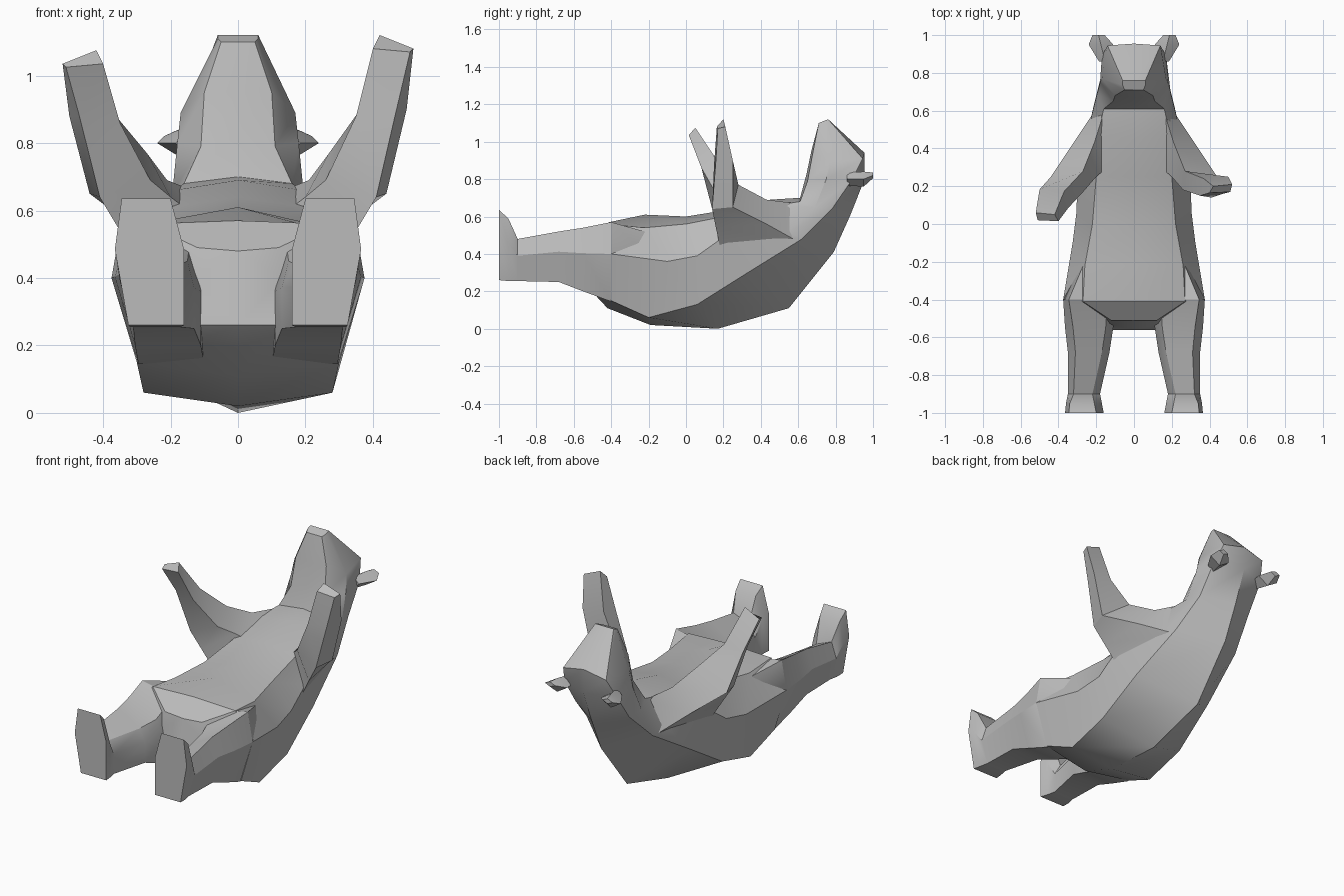
import bpy, bmesh, math

cube = bpy.data.objects.get("Cube")
if cube:
    bpy.data.objects.remove(cube, do_unlink=True)

grey = bpy.data.materials.new("plain_grey")
grey.use_nodes = True
colour = (0.5, 0.5, 0.5, 1)
grey.diffuse_color = colour
grey.node_tree.nodes["Principled BSDF"].inputs["Base Color"].default_value = colour


def loft(name, rings):
    """Skin a closed tube through rings that share a point count."""
    bm = bmesh.new()
    loops = [[bm.verts.new(p) for p in ring] for ring in rings]
    for a, b in zip(loops, loops[1:]):
        for i in range(len(a)):
            j = (i + 1) % len(a)
            bm.faces.new((a[i], a[j], b[j], b[i]))
    bm.faces.new(loops[0])
    bm.faces.new(loops[-1])
    bmesh.ops.recalc_face_normals(bm, faces=bm.faces)
    mesh = bpy.data.meshes.new(name)
    bm.to_mesh(mesh)
    bm.free()
    mesh.materials.append(grey)
    obj = bpy.data.objects.new(name, mesh)
    bpy.context.collection.objects.link(obj)
    bpy.ops.object.select_all(action="DESELECT")
    obj.select_set(True)
    bpy.context.view_layer.objects.active = obj
    bpy.ops.object.shade_smooth_by_angle(angle=math.radians(30))
    return obj


def flip(rings, side):
    return [[(x * side, y, z) for x, y, z in ring] for ring in rings]


def body_ring(belly, belly_edge, flank, back_edge, spine):
    """Belly and spine are (y, z) on the centre line; the rest are (x, y, z)."""
    half = [belly_edge, flank, back_edge]
    mirrored = [(-x, y, z) for x, y, z in reversed(half)]
    return [(0, *belly), *half, (0, *spine), *mirrored]


# Torso, neck and head: rump first, snout last
loft("body_and_head", [
    body_ring((-.51, .48), (.12, -.51, .49), (.13, -.53, .4), (.12, -.56, .26), (-.56, .26)),
    body_ring((-.41, .57), (.27, -.41, .56), (.375, -.4, .4), (.3, -.4, .15), (-.42, .11)),
    body_ring((-.22, .61), (.26, -.22, .54), (.325, -.1, .36), (.28, -.2, .06), (-.19, .02)),
    body_ring((0, .6), (.22, 0, .56), (.305, .06, .39), (.28, .06, .13), (.17, 0)),
    body_ring((.25, .64), (.2, .25, .61), (.3, .2, .49), (.26, .33, .3), (.55, .11)),
    body_ring((.45, .69), (.19, .48, .66), (.23, .55, .52), (.215, .62, .48), (.79, .41)),
    body_ring((.61, .7), (.16, .61, .68), (.195, .69, .65), (.175, .78, .64), (.88, .61)),
    body_ring((.645, .83), (.11, .65, .79), (.18, .75, .8), (.17, .89, .8), (.955, .8)),
    body_ring((.67, .95), (.1, .68, .95), (.17, .77, .89), (.14, .945, .91), (.955, .94)),
    body_ring((.71, 1.1), (.05, .71, 1.1), (.06, .735, 1.11), (.06, .76, 1.12), (.76, 1.12)),
])


def leg_ring(y, inner, outer, top, bottom, drop=0, tuck=.04):
    """Six-sided section: drop lowers its inner top, tuck pulls in its outer base."""
    mid = bottom + 0.6 * (top - bottom)
    return [(inner + .04, y, top - drop), (outer - .02 - drop / 4, y, top), (outer, y, mid),
            (outer - tuck, y, bottom), (inner, y, bottom), (inner, y, mid - drop / 2)]


# Legs run from flat soles and fade into the hips
leg = [leg_ring(*r) for r in (
    (-1, .16, .365, .635, .26), (-.95, .17, .36, .59, .255),
    (-.9, .18, .35, .48, .255, .04), (-.68, .13, .35, .52, .25, .08),
    (-.55, .11, .365, .54, .2, .09, .06), (-.4, .1, .375, .57, .145, .04, .08),
    (-.15, .06, .27, .5, .14, .04, .06))]

# Arms: broad shoulder, upper arm, elbow, forearm, paw
arm = [
    [(.2, .61, .46), (.27, .19, .4), (.12, .32, .58), (.16, .59, .67)],
    [(.32, .43, .56), (.35, .16, .54), (.2, .25, .64), (.21, .43, .69)],
    [(.44, .25, .65), (.41, .14, .64), (.26, .18, .69), (.27, .28, .77)],
    [(.5, .25, .9), (.47, .16, .9), (.35, .15, .88), (.37, .24, .91)],
    [(.52, .21, 1.08), (.51, .17, 1.07), (.4, .165, 1.08), (.42, .2, 1.12)],
]


def lean(rings, amount):
    """Tip the forearm toward the feet, more at the paw."""
    weights = (0, 0, 0, .45, 1)
    return [[(x, y - amount * w, z - amount * w * .3) for x, y, z in ring]
            for ring, w in zip(rings, weights)]


def ear_ring(y, inner, outer, z, thick):
    mid = (inner + outer) / 2
    return [(inner, y, z), (mid, y, z + thick), (outer, y, z), (mid, y, z - thick)]


ear = [ear_ring(.86, .12, .185, .8, .035), ear_ring(.95, .11, .24, .8, .04),
       ear_ring(1, .155, .22, .82, .015)]

for side, label, tilt in ((1, "left", 0), (-1, "right", .15)):
    loft(label + "_leg", flip(leg, side))
    loft(label + "_arm", flip(lean(arm, tilt), side))
    loft(label + "_ear", flip(ear, side))
